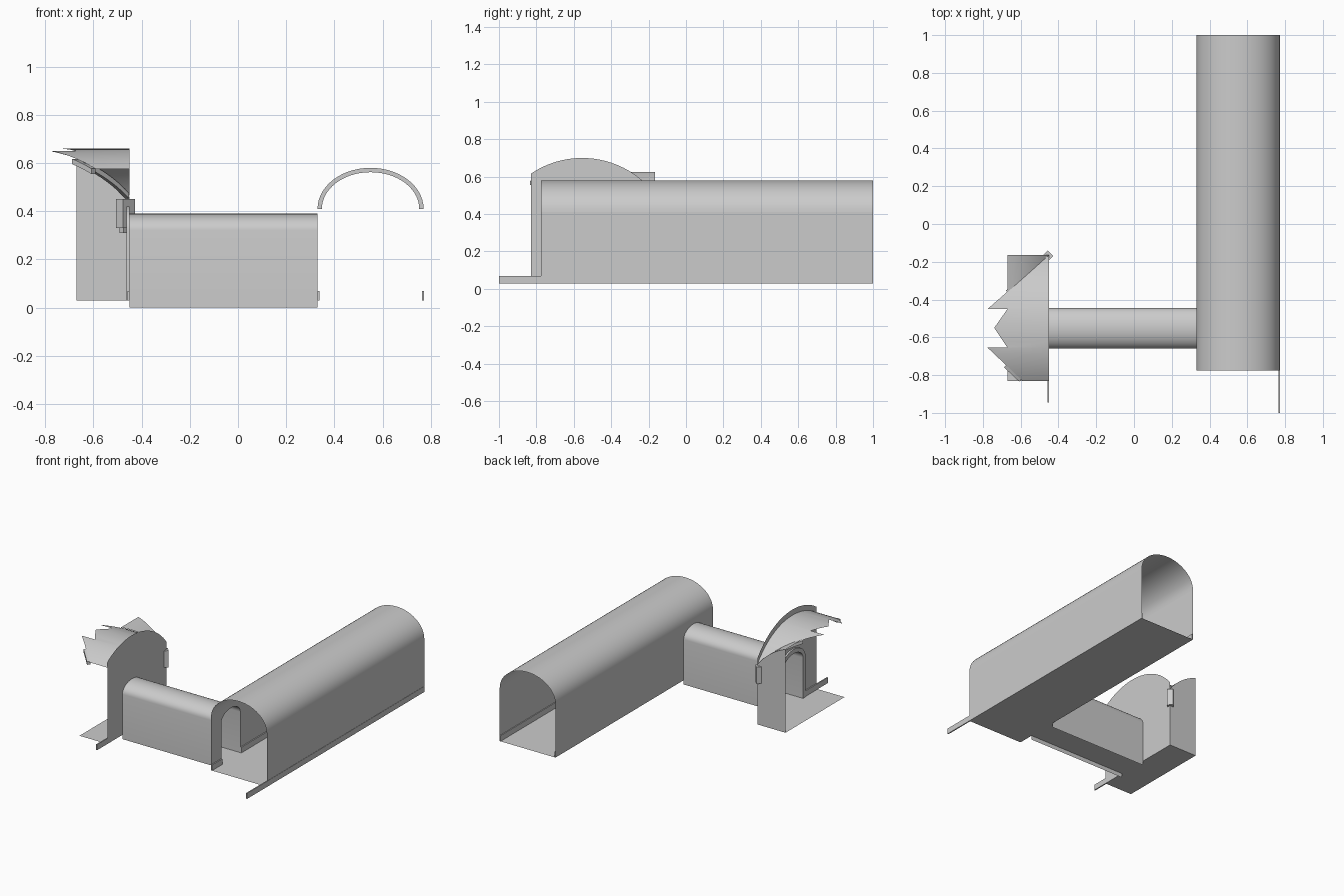
import bpy, bmesh, math
from mathutils import Vector

if "Cube" in bpy.data.objects:
    bpy.data.objects.remove(bpy.data.objects["Cube"])

FLOOR = 0.03
CY, CX = -0.555, -0.84          # centre of the groin-vaulted room


def make(name, verts, faces, smooth=False):
    me = bpy.data.meshes.new(name)
    me.from_pydata([tuple(v) for v in verts], [], faces)
    ob = bpy.data.objects.new(name, me)
    bpy.context.collection.objects.link(ob)
    if smooth:
        bpy.context.view_layer.objects.active = ob
        ob.select_set(True)
        bpy.ops.object.shade_smooth_by_angle(angle=math.radians(40))
        ob.select_set(False)
    return ob


def sheet(name, pts):
    """single flat polygon"""
    return make(name, pts, [range(len(pts))])


def box(name, lo, hi, turn=0.0):
    c = (Vector(lo) + Vector(hi)) / 2
    h = (Vector(hi) - Vector(lo)) / 2
    bm = bmesh.new()
    bmesh.ops.create_cube(bm, size=2)
    bmesh.ops.scale(bm, vec=h, verts=bm.verts)
    me = bpy.data.meshes.new(name)
    bm.to_mesh(me)
    bm.free()
    ob = bpy.data.objects.new(name, me)
    ob.location = c
    ob.rotation_euler.z = turn
    bpy.context.collection.objects.link(ob)


def arch(c, half, spring, rise, n=20):
    """half-ellipse as (horizontal, z) points"""
    return [(c - half * math.cos(math.pi * i / n), spring + rise * math.sin(math.pi * i / n))
            for i in range(n + 1)]


def loft(name, rows, smooth=True, closed=False):
    """quads between equal-length point rows"""
    n = len(rows[0])
    faces = [(r * n + i, r * n + i + 1, (r + 1) * n + i + 1, (r + 1) * n + i)
             for r in range(len(rows) - 1) for i in range(n - 1)]
    if closed:
        k = (len(rows) - 1) * n
        faces += [(k + i, k + i + 1, i + 1, i) for i in range(n - 1)]
        faces += [[r * n + e for r in range(len(rows))] for e in (0, n - 1)]
    return make(name, [p for row in rows for p in row], faces, smooth)


def band(name, outer, inner, a, b, place):
    """solid arched strip between two profiles"""
    return loft(name, [[place(h, z, t) for h, z in prof]
                       for prof, t in ((outer, a), (outer, b), (inner, b), (inner, a))], True, True)


def seg(d, crown, r):
    return crown - r + math.sqrt(r * r - d * d)


along_y = lambda h, z, t: (h, t, z)
along_x = lambda h, z, t: (t, h, z)

# Corridor opening shared by corridor, walls and trims
door = arch(-0.5525, 0.1075, 0.32, 0.07, 16)
door_path = [(door[0][0], FLOOR)] + door + [(door[-1][0], FLOOR)]

# Long tunnel: floor, side walls (left one pierced), vault and rib
X0, X1, Y0, Y1 = 0.33, 0.77, -0.775, 1.0
sheet("tunnel_floor", [(X0, Y0, FLOOR), (X1, Y0, FLOOR), (X1, Y1, FLOOR), (X0, Y1, FLOOR)])
sheet("tunnel_right_wall", [(X1, Y0, FLOOR), (X1, Y1, FLOOR), (X1, Y1, 0.41), (X1, Y0, 0.41)])
sheet("tunnel_left_wall", [(X0, Y0, FLOOR)] + [(X0, h, z) for h, z in door_path]
      + [(X0, Y1, FLOOR), (X0, Y1, 0.41), (X0, Y0, 0.41)])
vault = arch(0.55, 0.22, 0.41, 0.17, 28)
loft("tunnel_vault", [[(h, y, z) for h, z in vault] for y in (Y0, 0.0, Y1)])
band("tunnel_rib", vault, arch(0.55, 0.202, 0.41, 0.152, 28), -0.025, 0.025, along_y)

# Kerbs along the wall feet
box("tunnel_right_kerb", (X1 - 0.006, -1.0, FLOOR), (X1 + 0.002, Y1, 0.07))
box("tunnel_left_kerb_back", (X0, -0.445, FLOOR), (X0 + 0.008, Y1, 0.07))
box("tunnel_left_kerb_front", (X0, Y0, FLOOR), (X0 + 0.008, -0.66, 0.07))
box("room_kerb_front", (-0.458, -0.945, FLOOR), (-0.45, -0.66, 0.07))
box("room_kerb_back", (-0.458, -0.445, FLOOR), (-0.45, -0.165, 0.07))

# Corridor between room and tunnel
tube = [(door[0][0], 0.0)] + door + [(door[-1][0], 0.0)]
loft("corridor_shell", [[(x, h, z) for h, z in tube] for x in (-0.45, X0)])
sheet("corridor_floor", [(-0.45, -0.66, FLOOR), (X0, -0.66, FLOOR),
                         (X0, -0.445, FLOOR), (-0.45, -0.445, FLOOR)])

# Trim around the room-side doorway
outer = arch(-0.5525, 0.135, 0.32, 0.1, 16)
outer = [(outer[0][0], FLOOR)] + outer + [(outer[-1][0], FLOOR)]
band("doorway_trim", outer, door_path, -0.462, -0.45, along_x)

# Broken room: floor, arched end wall, curved-top back wall
YA, YB, XA, XB = -0.83, -0.165, -0.67, -0.45
sheet("room_floor", [(XA, YA, FLOOR), (XB, YA, FLOOR), (XB, YB, FLOOR), (XA, YB, FLOOR)])
ys = [YB + (YA - YB) * i / 20 for i in range(21)]
sheet("room_end_wall", [(XB, YA, FLOOR)] + [(XB, h, z) for h, z in door_path]
      + [(XB, YB, FLOOR)] + [(XB, y, seg(y - CY, 0.70, 0.49)) for y in ys])
xs = [XA + (XB - XA) * i / 10 for i in range(11)]
sheet("room_back_wall", [(XB, YB, FLOOR), (XA, YB, FLOOR)]
      + [(x, YB, seg(x - CX, 0.655, 0.487)) for x in xs])


def vault_piece(name, outline, axis, centre, crown):
    """bend a plan outline into a segmental vault"""
    ob = sheet(name, [(x, y, 0) for x, y in outline])
    bm = bmesh.new()
    bm.from_mesh(ob.data)
    no = Vector((0, 0, 0))
    no[axis] = 1
    for i in range(1, 24):
        bmesh.ops.bisect_plane(bm, geom=bm.verts[:] + bm.edges[:] + bm.faces[:],
                               plane_co=no * (centre - 0.4 + i * 0.8 / 24), plane_no=no)
    for v in bm.verts:
        v.co.z = seg(v.co[axis] - centre, crown, 0.487)
    for f in bm.faces:
        f.smooth = True
    bmesh.ops.triangulate(bm, faces=bm.faces[:])
    bm.to_mesh(ob.data)
    bm.free()


# Ragged groin vault pieces
vault_piece("broken_vault", [(XB, YB), (-0.775, -0.45), (-0.67, -0.45), (-0.74, -0.55),
                             (-0.67, -0.655), (-0.775, -0.655), (-0.59, YA), (XB, YA)], 1, CY, 0.66)
vault_piece("side_vault", [(XB, YB), (XA, YB), (XA, -0.361)], 0, CX, 0.655)


# Diagonal ribs beneath the groins
def groin_rib(name, a, b):
    a, b = Vector(a), Vector(b)
    side = Vector((-(b - a).y, (b - a).x)).normalized() * 0.012
    rows = []
    for s, dz in ((1, 0), (-1, 0), (-1, -0.022), (1, -0.022)):
        row = []
        for i in range(13):
            p = a.lerp(b, i / 12)
            q = p + side * s
            row.append((q.x, q.y, seg(p.y - CY, 0.658, 0.487) + dz))
        rows.append(row)
    loft(name, rows, True, True)


groin_rib("back_groin_rib", (-0.46, -0.174), (-0.67, -0.361))
groin_rib("front_groin_rib", (-0.60, -0.825), (-0.68, -0.75))

# Corner corbel carrying the groin rib
box("corbel", (-0.502, -0.20, 0.33), (-0.432, -0.16, 0.45), math.pi / 4)
box("corbel_foot", (-0.488, -0.20, 0.31), (-0.458, -0.175, 0.33), math.pi / 4)
